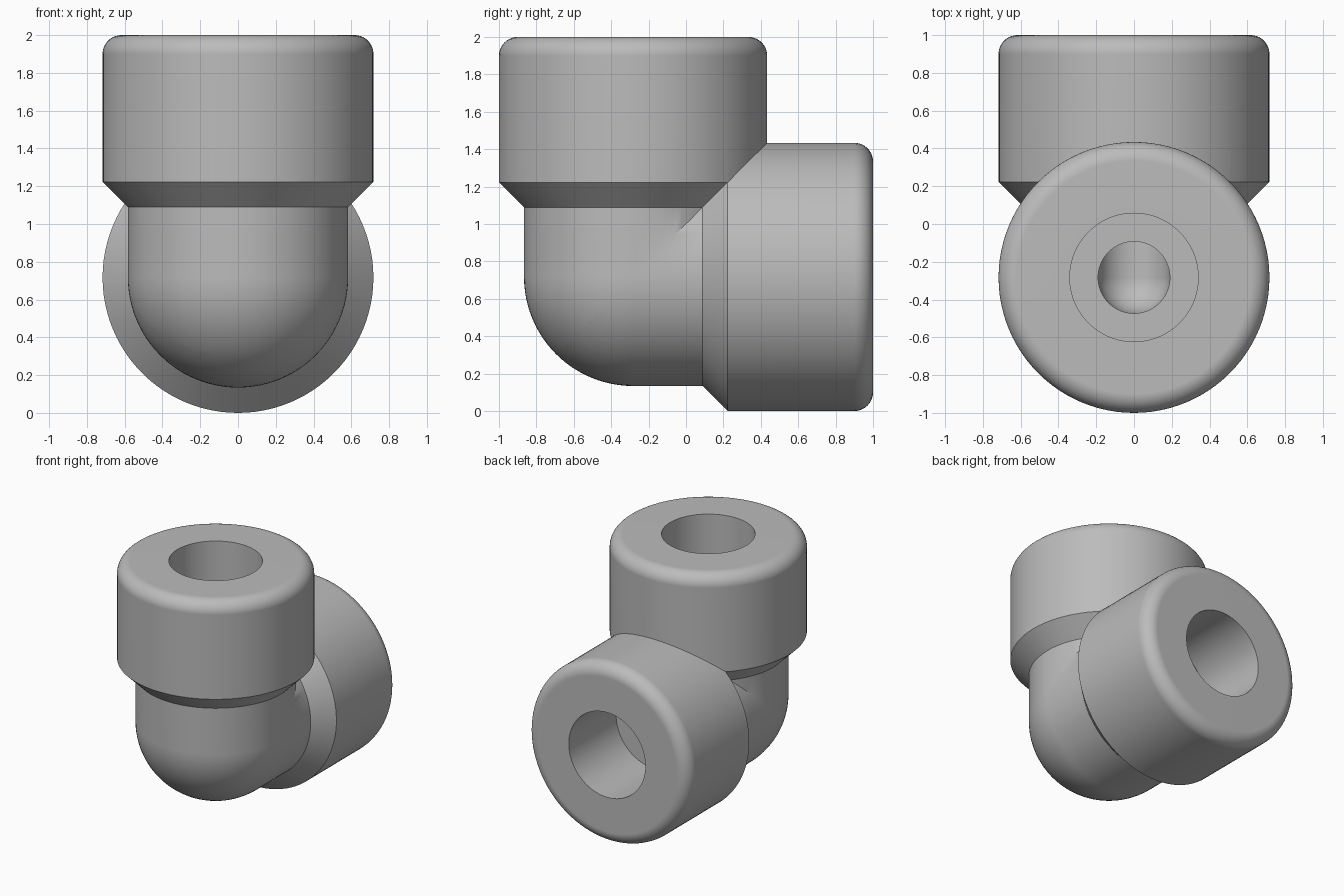
import bpy, bmesh
from math import sin, cos, pi
from mathutils import Vector

if "Cube" in bpy.data.objects:
    bpy.data.objects.remove(bpy.data.objects["Cube"], do_unlink=True)

# Main dimensions, measured from the point where the two axes cross
COLLAR_R, BODY_R = 0.717, 0.583
SOCKET_R, BORE_R = 0.34, 0.19
NECK, SHOULDER, TOP, LEDGE = 0.372, 0.506, 1.283, 0.683
FILLET = 0.1
CENTRE = Vector((0, COLLAR_R - 1, COLLAR_R))


def arc(r, cx, cz, start, end, steps):
    """Points (radius, height) along a circular arc."""
    angles = [start + (end - start) * i / steps for i in range(steps + 1)]
    return [(cx + r * cos(a), cz + r * sin(a)) for a in angles]


# Half section of one leg: round heel, neck, collar, socket, bore
profile = arc(BODY_R, 0, 0, -pi / 2, 0, 24)
profile += [(BODY_R, NECK), (COLLAR_R, SHOULDER)]
profile += arc(FILLET, COLLAR_R - FILLET, TOP - FILLET, 0, pi / 2, 10)
profile += [(SOCKET_R, TOP), (SOCKET_R, LEDGE), (BORE_R, LEDGE)]
profile += arc(BORE_R, 0, 0, 0, -pi / 2, 16)

# Turn the section around the upright axis
bm = bmesh.new()
verts = [bm.verts.new((r, 0, h)) for r, h in profile]
edges = [bm.edges.new(pair) for pair in zip(verts, verts[1:])]
bmesh.ops.spin(bm, geom=verts + edges, axis=(0, 0, 1), cent=(0, 0, 0),
               angle=2 * pi, steps=96)
bmesh.ops.remove_doubles(bm, verts=bm.verts, dist=1e-4)

# Mitre the leg on the diagonal plane, keeping the upper side
bmesh.ops.bisect_plane(bm, geom=bm.verts[:] + bm.edges[:] + bm.faces[:],
                       plane_co=(0, 0, 0), plane_no=(0, -1, 1),
                       dist=1e-5, clear_inner=True)

# Reflect it across the mitre to make the rear leg, then weld the halves
copy = bmesh.ops.duplicate(bm, geom=bm.verts[:] + bm.edges[:] + bm.faces[:])["geom"]
for v in copy:
    if isinstance(v, bmesh.types.BMVert):
        v.co.y, v.co.z = v.co.z, v.co.y
bmesh.ops.remove_doubles(bm, verts=bm.verts, dist=1e-4)
bmesh.ops.recalc_face_normals(bm, faces=bm.faces)
bmesh.ops.translate(bm, verts=bm.verts, vec=CENTRE)

mesh = bpy.data.meshes.new("pipe_elbow")
bm.to_mesh(mesh)
bm.free()
elbow = bpy.data.objects.new("pipe_elbow", mesh)
bpy.context.collection.objects.link(elbow)

# Plain grey metal
grey = bpy.data.materials.new("grey_metal")
grey.use_nodes = True
colour = (0.5, 0.5, 0.5, 1)
grey.diffuse_color = colour
grey.node_tree.nodes["Principled BSDF"].inputs["Base Color"].default_value = colour
mesh.materials.append(grey)

# Smooth shading with crisp rims
bpy.context.view_layer.objects.active = elbow
elbow.select_set(True)
bpy.ops.object.shade_smooth_by_angle(angle=pi / 6)
weighted = elbow.modifiers.new("even_normals", "WEIGHTED_NORMAL")
weighted.keep_sharp = True
